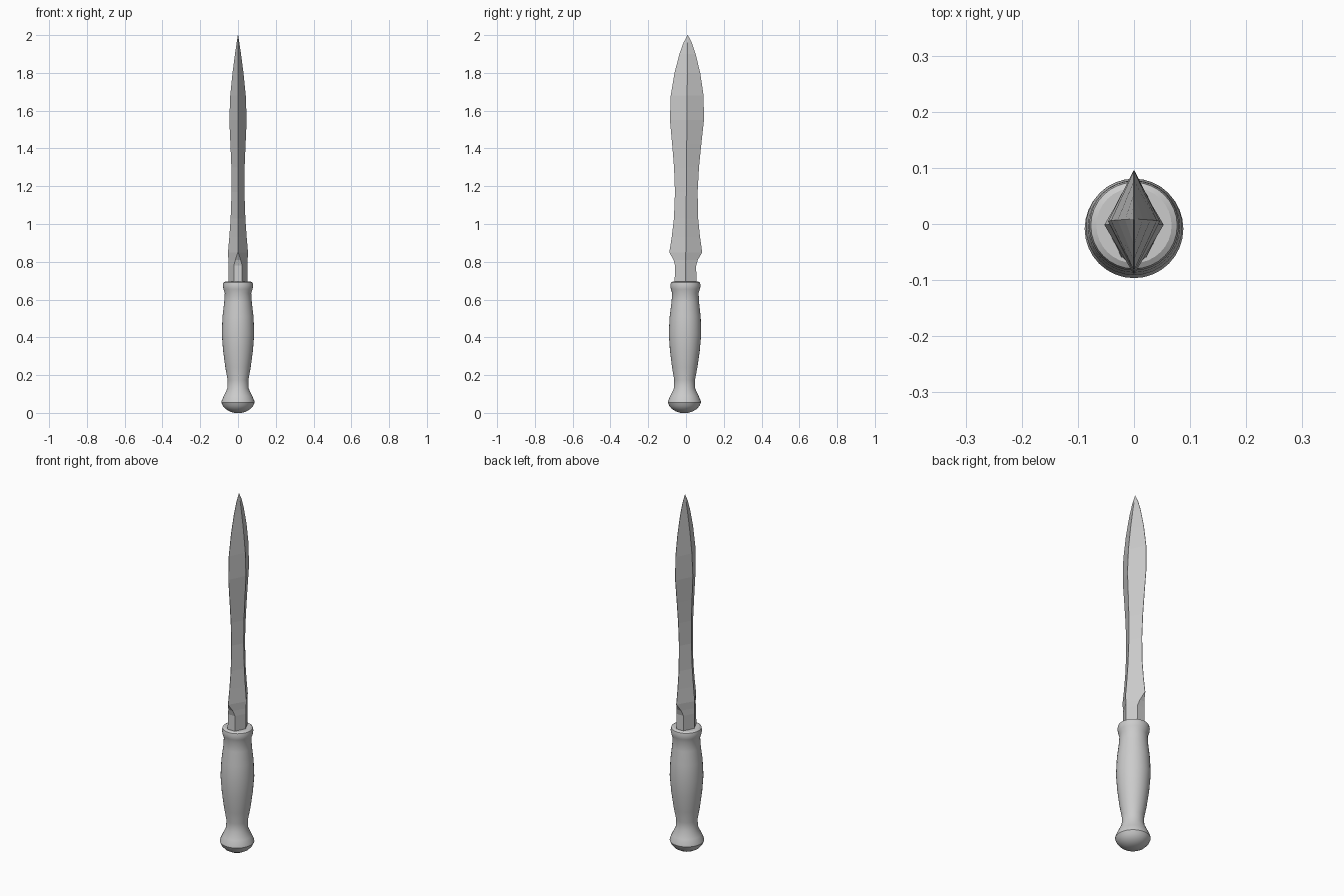
import bpy, bmesh
from math import cos, sin, pi, radians


def lean(z):
    # slight backward lean of the whole dagger
    return -0.009 + 0.009 * z


def loft(name, rings, smooth):
    """Skin a list of equally sized point rings and cap both ends."""
    bm = bmesh.new()
    loops = [[bm.verts.new((x, y + lean(z), z)) for x, y, z in ring] for ring in rings]
    n = len(loops[0])
    for a, b in zip(loops, loops[1:]):
        for i in range(n):
            j = (i + 1) % n
            bm.faces.new((a[i], a[j], b[j], b[i]))
    bm.faces.new(loops[0][::-1])
    bm.faces.new(loops[-1])
    bmesh.ops.recalc_face_normals(bm, faces=bm.faces)
    mesh = bpy.data.meshes.new(name)
    bm.to_mesh(mesh)
    bm.free()
    obj = bpy.data.objects.new(name, mesh)
    bpy.context.collection.objects.link(obj)
    if smooth:
        bpy.ops.object.select_all(action='DESELECT')
        obj.select_set(True)
        bpy.context.view_layer.objects.active = obj
        bpy.ops.object.shade_smooth_by_angle(angle=radians(30))
    return obj


# turned grip with pommel and collar: (radius, z)
GRIP = [(0.02, 0.0), (0.045, 0.008), (0.065, 0.02), (0.08, 0.037), (0.088, 0.055),
        (0.086, 0.065), (0.075, 0.09), (0.056, 0.13), (0.055, 0.175), (0.067, 0.24),
        (0.079, 0.33), (0.086, 0.42), (0.082, 0.51), (0.073, 0.585), (0.07, 0.635),
        (0.077, 0.655), (0.08, 0.675), (0.077, 0.69), (0.067, 0.696)]
SIDES = 32
loft("handle", [[(r * cos(2 * pi * i / SIDES), r * sin(2 * pi * i / SIDES), z)
                 for i in range(SIDES)] for r, z in GRIP], True)

# leaf blade: (z, half width, half thickness, blunt edge half thickness)
BLADE = [(0.66, 0.058, 0.05, 0.022), (0.78, 0.056, 0.05, 0.022), (0.81, 0.064, 0.051, 0.014),
         (0.85, 0.087, 0.053, 0.001), (0.93, 0.075, 0.046, 0.001), (1.03, 0.064, 0.039, 0.001),
         (1.17, 0.06, 0.034, 0.001), (1.3, 0.066, 0.035, 0.001), (1.42, 0.077, 0.04, 0.001),
         (1.55, 0.09, 0.046, 0.001), (1.68, 0.087, 0.041, 0.001), (1.8, 0.068, 0.029, 0.001),
         (1.9, 0.043, 0.016, 0.001), (1.96, 0.022, 0.007, 0.0008), (2.0, 0.001, 0.001, 0.0005)]
loft("blade", [[(t, 0, z), (e, w, z), (-e, w, z), (-t, 0, z), (-e, -w, z), (e, -w, z)]
               for z, w, t, e in BLADE], False)
